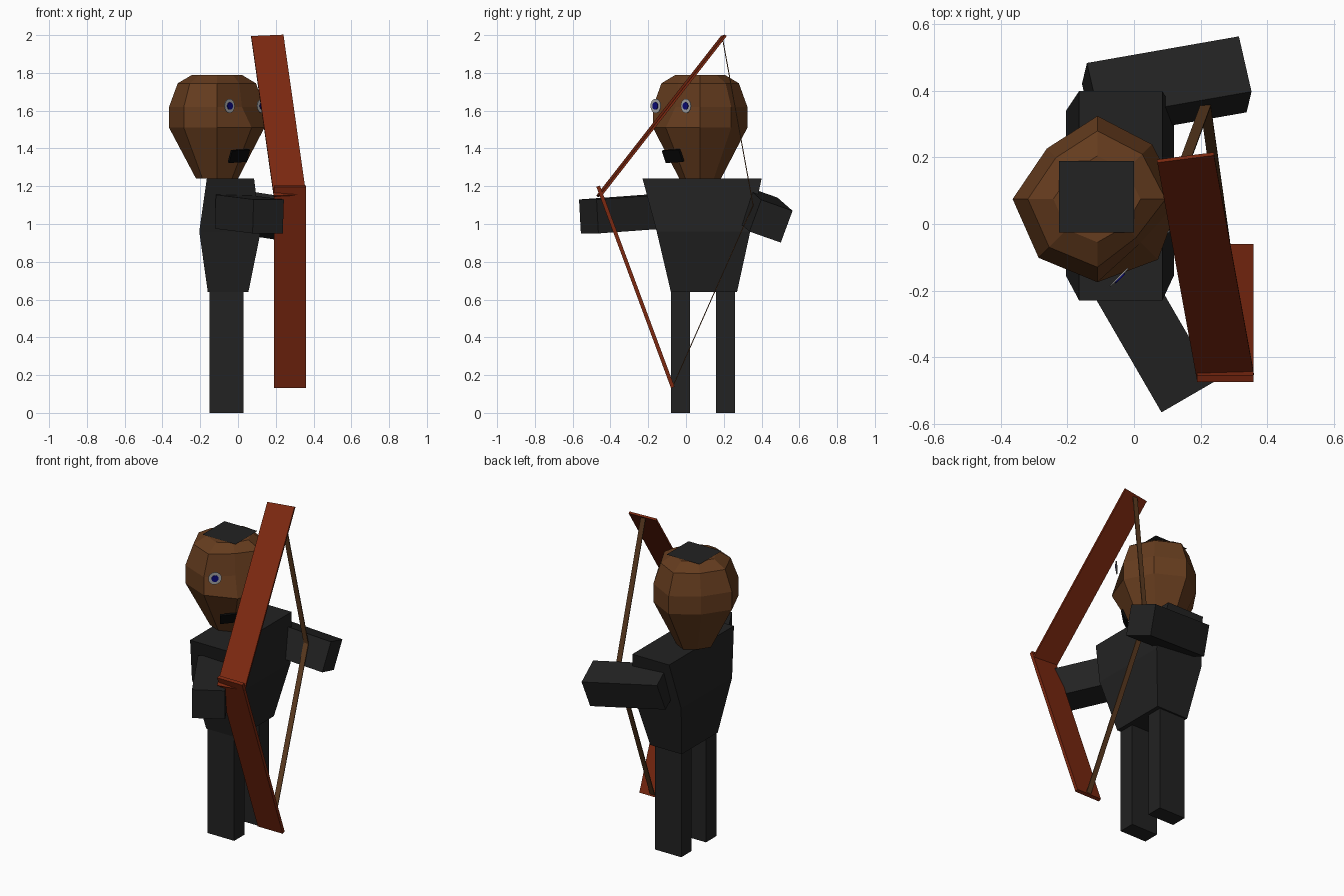
import bpy, bmesh
from math import cos, sin, radians
from mathutils import Vector as V, Matrix

if "Cube" in bpy.data.objects:
    bpy.data.objects.remove(bpy.data.objects["Cube"])


def material(name, rgb):
    m = bpy.data.materials.new(name)
    m.diffuse_color = (*rgb, 1)
    m.use_nodes = True
    m.node_tree.nodes["Principled BSDF"].inputs["Base Color"].default_value = m.diffuse_color
    return m


BLACK = material("black", (0.016, 0.016, 0.016))
MOUTH = material("mouth_black", (0.003, 0.003, 0.003))
SKIN = material("brown_skin", (0.13, 0.045, 0.013))
WOOD = material("red_wood", (0.2, 0.021, 0.005))
CORD = material("cord", (0.11, 0.045, 0.015))
WHITE = material("eye_white", (0.4, 0.4, 0.4))
BLUE = material("eye_blue", (0.003, 0.003, 0.2))


def finish(name, bm, mat):
    bmesh.ops.recalc_face_normals(bm, faces=bm.faces)
    me = bpy.data.meshes.new(name)
    bm.to_mesh(me)
    bm.free()
    me.materials.append(mat)
    ob = bpy.data.objects.new(name, me)
    bpy.context.collection.objects.link(ob)
    return ob


def loft(name, rings, mat):
    """Join rings of equal length and cap both ends."""
    bm = bmesh.new()
    vs = [[bm.verts.new(p) for p in r] for r in rings]
    n = len(rings[0])
    for lo, hi in zip(vs, vs[1:]):
        for i in range(n):
            j = (i + 1) % n
            bm.faces.new((lo[i], lo[j], hi[j], hi[i]))
    bm.faces.new(vs[0][::-1])
    bm.faces.new(vs[-1])
    return finish(name, bm, mat)


def rect(x0, x1, y0, y1, z):
    return [(x0, y0, z), (x1, y0, z), (x1, y1, z), (x0, y1, z)]


def beam(name, a, b, side, width, thick, mat):
    """Box running from a to b, width along side."""
    a, b = V(a), V(b)
    d = (b - a).normalized()
    s = V(side)
    s = (s - d * s.dot(d)).normalized()
    u = d.cross(s)
    s, u = s * width / 2, u * thick / 2
    return loft(name, [[p - s - u, p + s - u, p + s + u, p - s + u] for p in (a, b)], mat)


# legs
for name, y in (("front_leg", -0.03), ("back_leg", 0.21)):
    loft(name, [rect(-0.15, 0.03, y - 0.05, y + 0.05, z) for z in (0, 0.66)], BLACK)

# torso, wide at the shoulders
loft("torso", [rect(-0.16, 0.055, -0.08, 0.27, 0.64),
               rect(-0.205, 0.12, -0.155, 0.34, 0.96),
               rect(-0.165, 0.085, -0.23, 0.40, 1.24)], BLACK)

# arms
beam("bow_arm", (-0.04, -0.17, 1.065), (0.16, -0.515, 1.04), (0.86, 0.51, 0), 0.185, 0.18, BLACK)
beam("string_arm", (-0.13, 0.37, 1.085), (0.327, 0.45, 1.015), (-0.215, 0.94, -0.33), 0.18, 0.18, BLACK)

# head: eight-sided rings, flat face towards -45 degrees, nose as one pushed point
C = V((-0.11, 0.075, 0))
shape = [1.0, 0.93, 1.0, 0.86, 1.02, 1.0, 1.0, 0.74]
rings = []
for z, r, face in ((1.24, 0.11, 1.0), (1.51, 0.25, 1.03), (1.62, 0.25, 0.74),
                   (1.745, 0.205, 0.8), (1.79, 0.13, 0.9)):
    ring = []
    for i, k in enumerate(shape):
        k = face if i == 7 else k
        a = radians(45 * i)
        ring.append(C + V((cos(a) * r * k, sin(a) * r * k, z)))
    rings.append(ring)
loft("head", rings, SKIN)

# flat hair patch
bm = bmesh.new()
bm.faces.new([bm.verts.new(p) for p in rect(-0.225, 0.0, -0.025, 0.19, 1.795)])
finish("hair_patch", bm, BLACK)

# eyes: flat discs facing the same way as the face
fwd = V((1, -1, 0)).normalized()
turn = fwd.to_track_quat('Z', 'Y').to_matrix().to_4x4()
for side, x, y in (("right", -0.045, -0.16), ("left", 0.127, 0.0)):
    for part, r, off, mat in (("eye", 0.038, 0, WHITE), ("pupil", 0.02, 0.004, BLUE)):
        bm = bmesh.new()
        m = Matrix.Translation(V((x, y, 1.625)) + fwd * off) @ turn
        bmesh.ops.create_cone(bm, cap_ends=True, segments=16, radius1=r, radius2=r,
                              depth=0.004, matrix=m)
        finish(f"{side}_{part}", bm, mat)

# mouth
beam("mouth", (-0.004, -0.058, 1.328), (0.013, -0.08, 1.392), (1, 1, 0), 0.13, 0.012, MOUTH)

# bow limbs
beam("upper_limb", (0.275, -0.46, 1.15), (0.155, 0.2, 1.995), (0.17, 0.02, 0.005), 0.172, 0.012, WOOD)
beam("lower_limb", (0.275, -0.465, 1.2), (0.275, -0.07, 0.135), (1, 0, 0), 0.17, 0.02, WOOD)

# bowstring drawn back to the hand
apex = (0.215, 0.355, 1.1)
beam("upper_string", (0.155, 0.193, 1.985), apex, (1, 0, 0), 0.032, 0.005, CORD)
beam("lower_string", (0.275, -0.07, 0.14), apex, (1, 0, 0), 0.032, 0.005, CORD)
